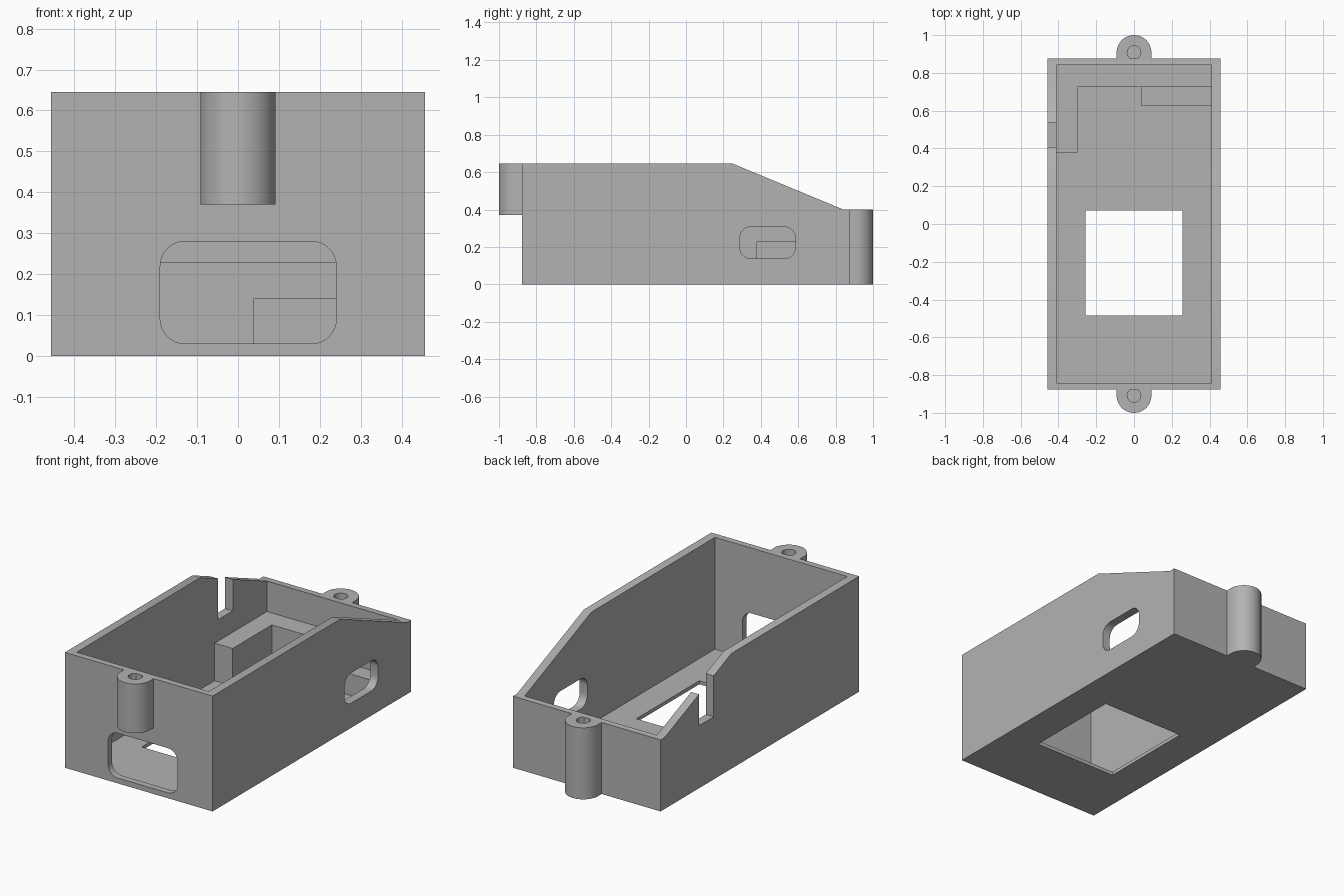
import bpy, bmesh, math
from mathutils import Vector

if "Cube" in bpy.data.objects:
    bpy.data.objects.remove(bpy.data.objects["Cube"], do_unlink=True)

grey = bpy.data.materials.new("plain_grey")
grey.use_nodes = True
colour = (0.45, 0.45, 0.45, 1)
grey.diffuse_color = colour
grey.node_tree.nodes["Principled BSDF"].inputs["Base Color"].default_value = colour

# Overall sizes
HX, HY = 0.457, 0.877          # outer half width and half length
IX, IY = 0.409, 0.841          # inner half width and half length
FLOOR, HIGH, LOW = 0.02, 0.645, 0.40


def prism(name, outline, axis, lo, hi):
    """Extrude a 2D outline along an axis from lo to hi."""
    place = {"x": lambda a, b, t: (t, a, b),
             "y": lambda a, b, t: (a, t, b),
             "z": lambda a, b, t: (a, b, t)}[axis]
    bm = bmesh.new()
    face = bm.faces.new([bm.verts.new(place(a, b, lo)) for a, b in outline])
    top = bmesh.ops.extrude_face_region(bm, geom=[face])
    shift = Vector(place(0, 0, hi - lo))
    bmesh.ops.translate(bm, vec=shift,
                        verts=[v for v in top["geom"] if isinstance(v, bmesh.types.BMVert)])
    bmesh.ops.recalc_face_normals(bm, faces=bm.faces)
    mesh = bpy.data.meshes.new(name)
    bm.to_mesh(mesh)
    bm.free()
    mesh.materials.append(grey)
    obj = bpy.data.objects.new(name, mesh)
    bpy.context.collection.objects.link(obj)
    return obj


def rect(a0, a1, b0, b1):
    return [(a0, b0), (a1, b0), (a1, b1), (a0, b1)]


def arc(a, b, r, start, end, steps):
    angles = [math.radians(start + (end - start) * i / steps) for i in range(steps + 1)]
    return [(a + r * math.cos(t), b + r * math.sin(t)) for t in angles]


def rounded(a0, a1, b0, b1, r):
    centres = [(a1 - r, b1 - r), (a0 + r, b1 - r), (a0 + r, b0 + r), (a1 - r, b0 + r)]
    return [p for i, (a, b) in enumerate(centres)
            for p in arc(a, b, r, 90 * i, 90 * i + 90, 8)]


def select_only(obj):
    bpy.ops.object.select_all(action="DESELECT")
    obj.select_set(True)
    bpy.context.view_layer.objects.active = obj


def cut(obj, cutter):
    cutter.hide_render = True
    mod = obj.modifiers.new("cut", "BOOLEAN")
    mod.operation, mod.solver, mod.object = "DIFFERENCE", "EXACT", cutter
    select_only(obj)
    bpy.ops.object.modifier_apply(modifier=mod.name)
    bpy.data.objects.remove(cutter, do_unlink=True)


def smooth(obj):
    select_only(obj)
    bpy.ops.object.shade_smooth_by_angle(angle=math.radians(30))


# Open tray with a sloping rim towards the back
side = [(-HY, 0), (HY, 0), (HY, LOW), (IY, LOW), (0.25, HIGH), (-HY, HIGH)]
tray = prism("tray", side, "x", -HX, HX)
cut(tray, prism("cavity", rect(-IX, IX, -IY, IY), "z", FLOOR, 1))
cut(tray, prism("floor_window", rect(-0.257, 0.257, -0.485, 0.072), "z", -0.1, 0.1))
cut(tray, prism("front_slot", rounded(-0.19, 0.24, 0.03, 0.28, 0.06), "y", -1, -0.75))
cut(tray, prism("side_slot", rounded(0.287, 0.585, 0.138, 0.307, 0.06), "x", 0.35, 0.6))
cut(tray, prism("rim_notch", rect(0.408, 0.538, 0.35, 1), "x", -0.6, -0.35))
smooth(tray)

# Screw posts with blind holes at both ends
R, CY = 0.092, 0.908
for name, sign, bottom, top in (("front_post", -1, 0.37, HIGH), ("back_post", 1, 0, LOW)):
    outline = [(R, HY)] + arc(0, CY, R, 0, 180, 32) + [(-R, HY)]
    post = prism(name, [(a, sign * b) for a, b in outline], "z", bottom, top)
    cut(post, prism("screw_hole", arc(0, sign * CY, 0.036, 0, 350, 35), "z", top - 0.22, 1))
    smooth(post)

# Inner supports: an L-shaped ledge and a lower block
ledge = [(-IX, 0.378), (-0.298, 0.378), (-0.298, 0.724), (IX, 0.724), (IX, IY), (-IX, IY)]
prism("corner_ledge", ledge, "z", FLOOR, 0.23)
prism("low_block", rect(0.038, IX, 0.628, 0.724), "z", FLOOR, 0.14)
